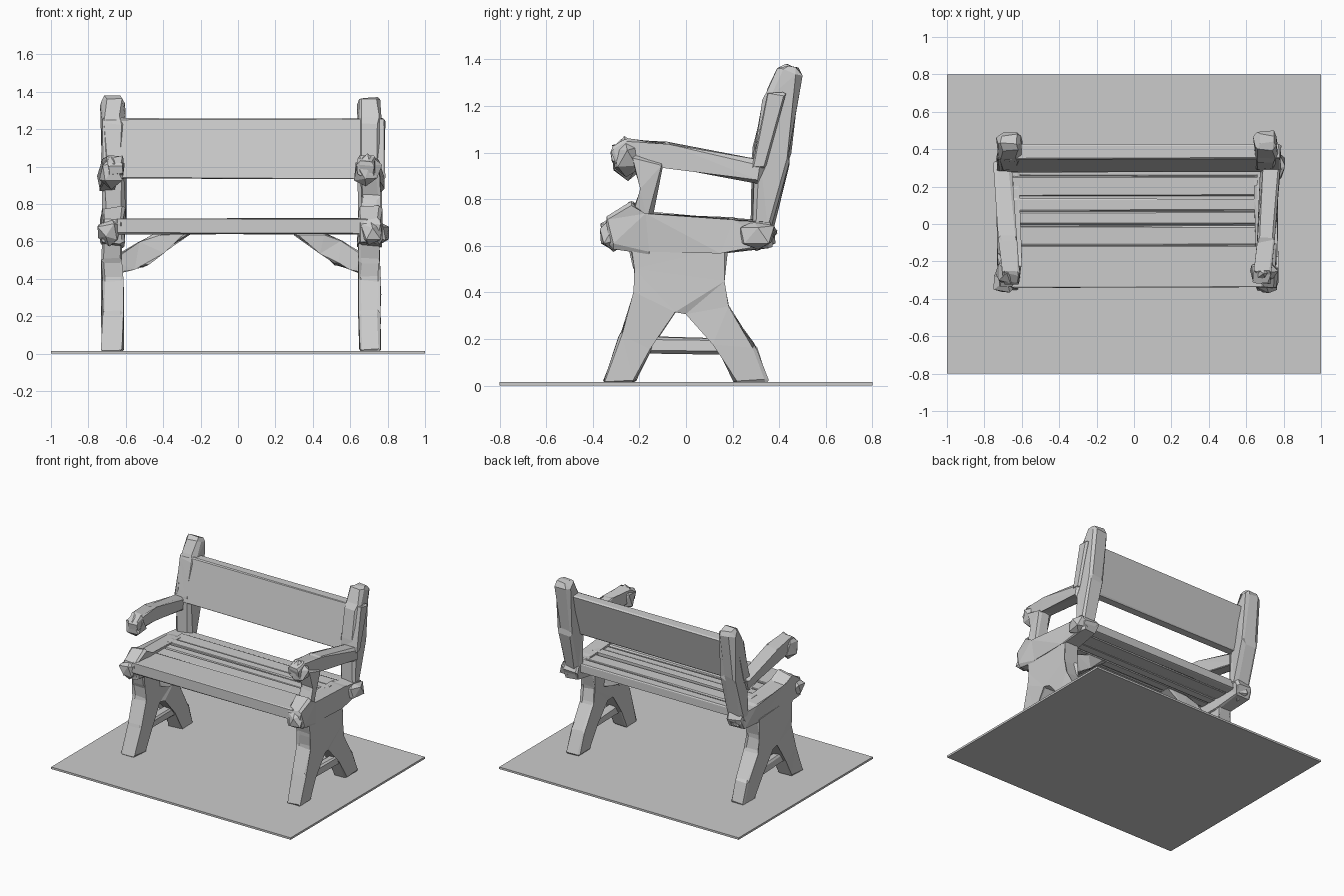
import bpy, bmesh, random
from mathutils import Vector

if "Cube" in bpy.data.objects:
    bpy.data.objects.remove(bpy.data.objects["Cube"])

random.seed(4)


def finish(bm, name, rough, bevel):
    # chamfer the edges, then nudge corners for a hewn look
    if bevel:
        bmesh.ops.bevel(bm, geom=bm.edges[:], offset=bevel, segments=1,
                        affect='EDGES', clamp_overlap=True)
    bmesh.ops.recalc_face_normals(bm, faces=bm.faces[:])
    bmesh.ops.triangulate(bm, faces=[f for f in bm.faces if len(f.verts) > 4])
    for v in bm.verts:
        v.co += Vector([random.uniform(-rough, rough) for _ in range(3)])
    me = bpy.data.meshes.new(name)
    bm.to_mesh(me)
    bm.free()
    ob = bpy.data.objects.new(name, me)
    bpy.context.collection.objects.link(ob)
    return ob


def prism(name, pts, a, b, axis='X', rough=0.006, bevel=0.012, lean=0.0):
    """Extrude a profile along an axis: (y,z) along X, (x,z) along Y.
    lean shifts X-extrusions sideways in proportion to y."""
    bm = bmesh.new()

    def place(p, t):
        if axis == 'X':
            return (t + lean * p[0], p[0], p[1])
        return (p[0], t, p[1])
    lo = [bm.verts.new(place(p, a)) for p in pts]
    hi = [bm.verts.new(place(p, b)) for p in pts]
    n = len(pts)
    bm.faces.new(lo)
    bm.faces.new(hi[::-1])
    for i in range(n):
        j = (i + 1) % n
        bm.faces.new((lo[i], lo[j], hi[j], hi[i]))
    return finish(bm, name, rough, bevel)


def rect(y0, y1, z0, z1):
    return [(y0, z0), (y1, z0), (y1, z1), (y0, z1)]


def knob(name, centre, size):
    bm = bmesh.new()
    bmesh.ops.create_icosphere(bm, subdivisions=1, radius=1)
    for v in bm.verts:
        v.co = Vector(centre) + v.co * Vector(size)
    return finish(bm, name, 0.012, 0)


# ground plate
prism("ground", rect(-0.8, 0.8, 0, 0.015), -1, 1, rough=0, bevel=0)

# seat planks with a continuous board underneath
prism("seat_base", rect(-0.28, 0.30, 0.645, 0.69), -0.64, 0.68, rough=0.002)
for i, (y0, y1, h) in enumerate([(-0.34, -0.115, 0.725), (-0.11, -0.01, 0.72),
                                 (0.0, 0.065, 0.715), (0.07, 0.135, 0.725),
                                 (0.15, 0.255, 0.715), (0.26, 0.33, 0.71)]):
    prism(f"seat_plank_{i}", rect(y0, y1, 0.64, h), -0.65, 0.69, rough=0.003, bevel=0.006)

# back board, tilted
prism("back_board", [(0.275, 0.93), (0.345, 0.935), (0.43, 1.255), (0.345, 1.262)],
      -0.73, 0.785, rough=0.006, bevel=0.008)

legs = [(-0.36, 0.01), (-0.22, 0.01), (-0.15, 0.16), (-0.05, 0.33), (0.01, 0.32),
        (0.13, 0.18), (0.21, 0.01), (0.355, 0.01), (0.30, 0.17), (0.17, 0.34),
        (0.15, 0.45), (0.18, 0.60), (-0.25, 0.62), (-0.22, 0.5), (-0.21, 0.4),
        (-0.28, 0.22)]
rail = [(-0.33, 0.59), (-0.15, 0.57), (0.15, 0.57), (0.36, 0.59), (0.39, 0.65),
        (0.36, 0.71), (0.2, 0.715), (-0.17, 0.73), (-0.23, 0.79), (-0.34, 0.71)]
back_post = [(0.285, 0.66), (0.37, 0.66), (0.44, 0.98), (0.495, 1.35),
             (0.41, 1.38), (0.34, 1.25), (0.29, 1.0)]
arm = [(-0.31, 0.95), (-0.10, 0.94), (0.31, 0.865), (0.34, 0.96),
       (-0.08, 1.04), (-0.26, 1.06), (-0.32, 1.02)]

for side, cx in (("left", -0.67), ("right", 0.705)):
    s = -1 if cx < 0 else 1
    # A-shaped legs and their stretcher
    prism(f"{side}_legs", legs, cx - 0.058, cx + 0.055)
    prism(f"{side}_stretcher", [(-0.25, 0.14), (0.25, 0.13), (0.24, 0.2), (-0.2, 0.21)],
          cx - 0.035, cx + 0.035)
    # side rail under the seat
    prism(f"{side}_rail", rail, cx - 0.06, cx + 0.06, rough=0.01)
    # back post and armrest
    prism(f"{side}_back_post", back_post, cx - 0.06, cx + 0.065, rough=0.01, bevel=0.022)
    prism(f"{side}_armrest", arm, cx - 0.05 + 0.005 * s, cx + 0.045 + 0.005 * s,
          lean=0.07 * s, rough=0.009)
    knob(f"{side}_arm_knob", (cx - 0.01, -0.255, 0.975), (0.075, 0.075, 0.09))
    # curved brace below the seat, leaning to the middle
    brace = [(0.0, 0.41), (0.13, 0.46), (0.20, 0.47), (0.28, 0.55), (0.44, 0.645),
             (0.26, 0.645), (0.17, 0.60), (0.0, 0.50)]
    prism(f"{side}_brace", [(cx + s * 0.02 - s * u, z) for u, z in brace],
          -0.05, 0.06, axis='Y', rough=0.008)

# rail end knobs
knob("front_left_rail_knob", (-0.69, -0.305, 0.65), (0.075, 0.075, 0.075))
knob("front_right_rail_knob", (0.71, -0.305, 0.65), (0.065, 0.075, 0.075))
knob("back_right_rail_knob", (0.75, 0.30, 0.645), (0.065, 0.085, 0.07))
knob("back_left_rail_knob", (-0.675, 0.31, 0.645), (0.065, 0.08, 0.065))

# front post carrying the right arm
prism("right_arm_post", [(-0.25, 0.70), (-0.155, 0.70), (-0.09, 0.96), (-0.24, 0.99), (-0.19, 0.84)],
      0.66, 0.755, rough=0.008)
